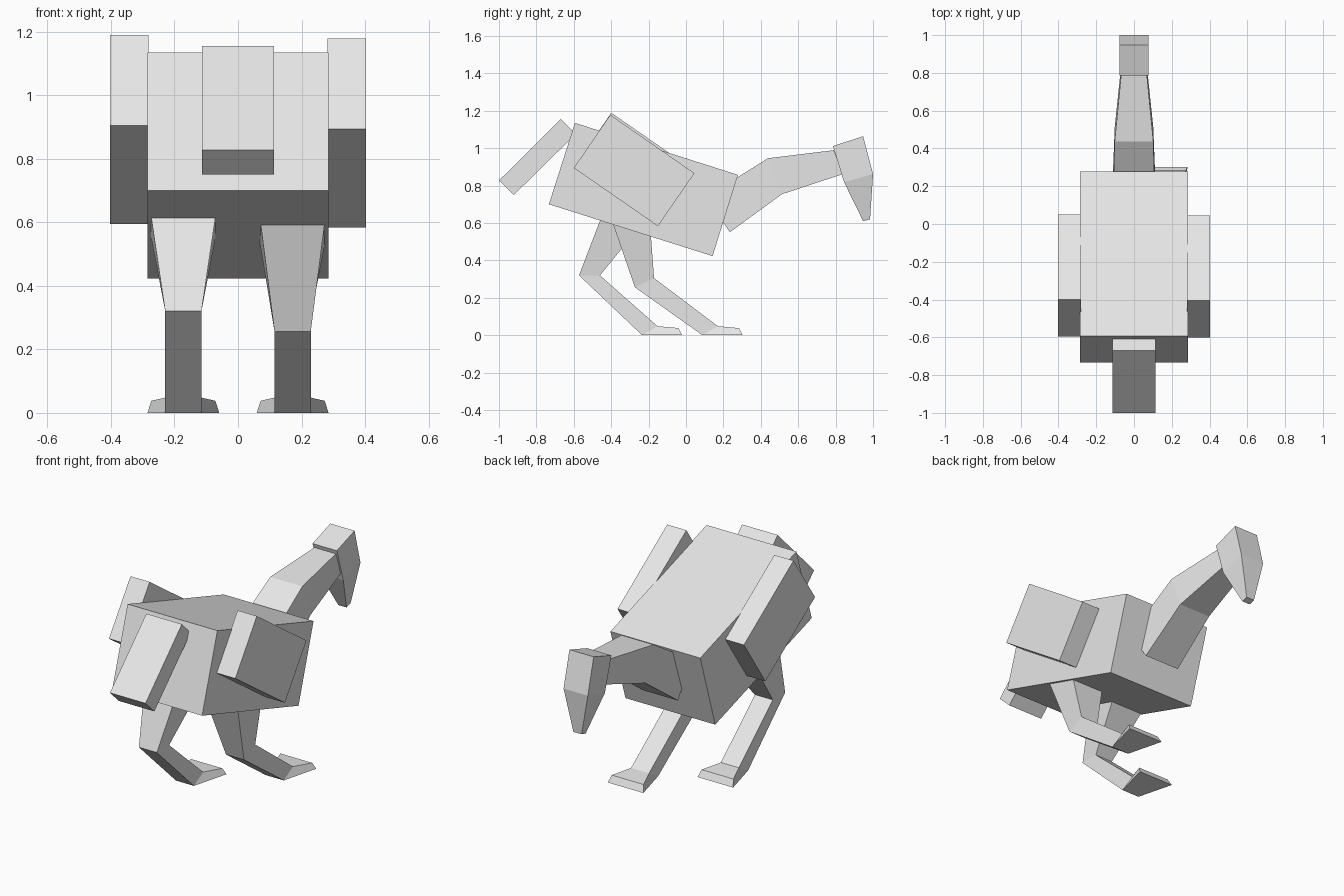
import bpy
import bmesh

cube = bpy.data.objects.get("Cube")
if cube:
    bpy.data.objects.remove(cube, do_unlink=True)

grey = bpy.data.materials.new("plain grey")
grey.use_nodes = True
colour = (0.8, 0.8, 0.8, 1)
grey.diffuse_color = colour
grey.node_tree.nodes["Principled BSDF"].inputs["Base Color"].default_value = colour


def loft(name, sections, cx=0):
    """Join four-cornered sections, each (lower (y, z), upper (y, z), lower half width, upper half width)."""
    bm = bmesh.new()
    rings = []
    for low, top, wl, wt in sections:
        rings.append([bm.verts.new((cx + s * w, *p))
                      for s, p, w in ((-1, low, wl), (1, low, wl), (1, top, wt), (-1, top, wt))])
    for a, b in zip(rings, rings[1:]):
        for i in range(4):
            j = (i + 1) % 4
            bm.faces.new((a[i], a[j], b[j], b[i]))
    bm.faces.new(rings[0])
    bm.faces.new(rings[-1])
    bmesh.ops.recalc_face_normals(bm, faces=bm.faces)
    mesh = bpy.data.meshes.new(name)
    bm.to_mesh(mesh)
    bm.free()
    mesh.materials.append(grey)
    obj = bpy.data.objects.new(name, mesh)
    bpy.context.collection.objects.link(obj)
    return obj


def block(name, corners, half, cx=0):
    """Tilted box from its four side-on corners, given in order."""
    a, b, c, d = corners
    return loft(name, [(a, b, half, half), (d, c, half, half)], cx)


# Body and tail
block("body", [(-0.733, 0.70), (-0.594, 1.135), (0.278, 0.857), (0.142, 0.423)], 0.285)
block("tail", [(-1.0, 0.827), (-0.67, 1.155), (-0.59, 1.075), (-0.92, 0.75)], 0.113)

# Wings, one set slightly higher
for name, side, lift in (("left_wing", 1, 0), ("right_wing", -1, 0.011)):
    outline = [(-0.6, 0.894), (-0.405, 1.178), (0.045, 0.866), (-0.15, 0.583)]
    block(name, [(y + lift / 2, z + lift) for y, z in outline], 0.061, side * 0.342)

# Neck and head with beak
loft("neck", [((0.235, 0.551), (0.105, 0.737), 0.113, 0.113),
              ((0.513, 0.754), (0.438, 0.946), 0.102, 0.102),
              ((0.838, 0.861), (0.79, 0.989), 0.068, 0.068)])
loft("head", [((0.786, 1.011), (0.947, 1.064), 0.077, 0.077),
              ((0.845, 0.818), (1.0, 0.861), 0.077, 0.077),
              ((0.947, 0.61), (0.984, 0.62), 0.026, 0.026)])


# Legs in mid stride: thigh, knee, ankle and flared foot
def leg(name, cx, hip, knee, foot_y):
    shin = 0.057
    buried = [(h[0] + 0.15 * (h[0] - k[0]), h[1] + 0.15 * (h[1] - k[1])) for h, k in zip(hip, knee)]
    loft(name, [(*buried, 0.107, 0.107),
                (*knee, shin, shin),
                ((foot_y, 0), (foot_y + 0.083, 0.048), shin, shin),
                ((foot_y + 0.215, 0), (foot_y + 0.195, 0.038), 0.113, 0.101)], cx)


leg("left_leg", 0.172, [(-0.39, 0.594), (-0.187, 0.524)], [(-0.273, 0.256), (-0.171, 0.305)], 0.088)
leg("right_leg", -0.172, [(-0.46, 0.612), (-0.275, 0.546)], [(-0.572, 0.32), (-0.46, 0.32)], -0.235)
